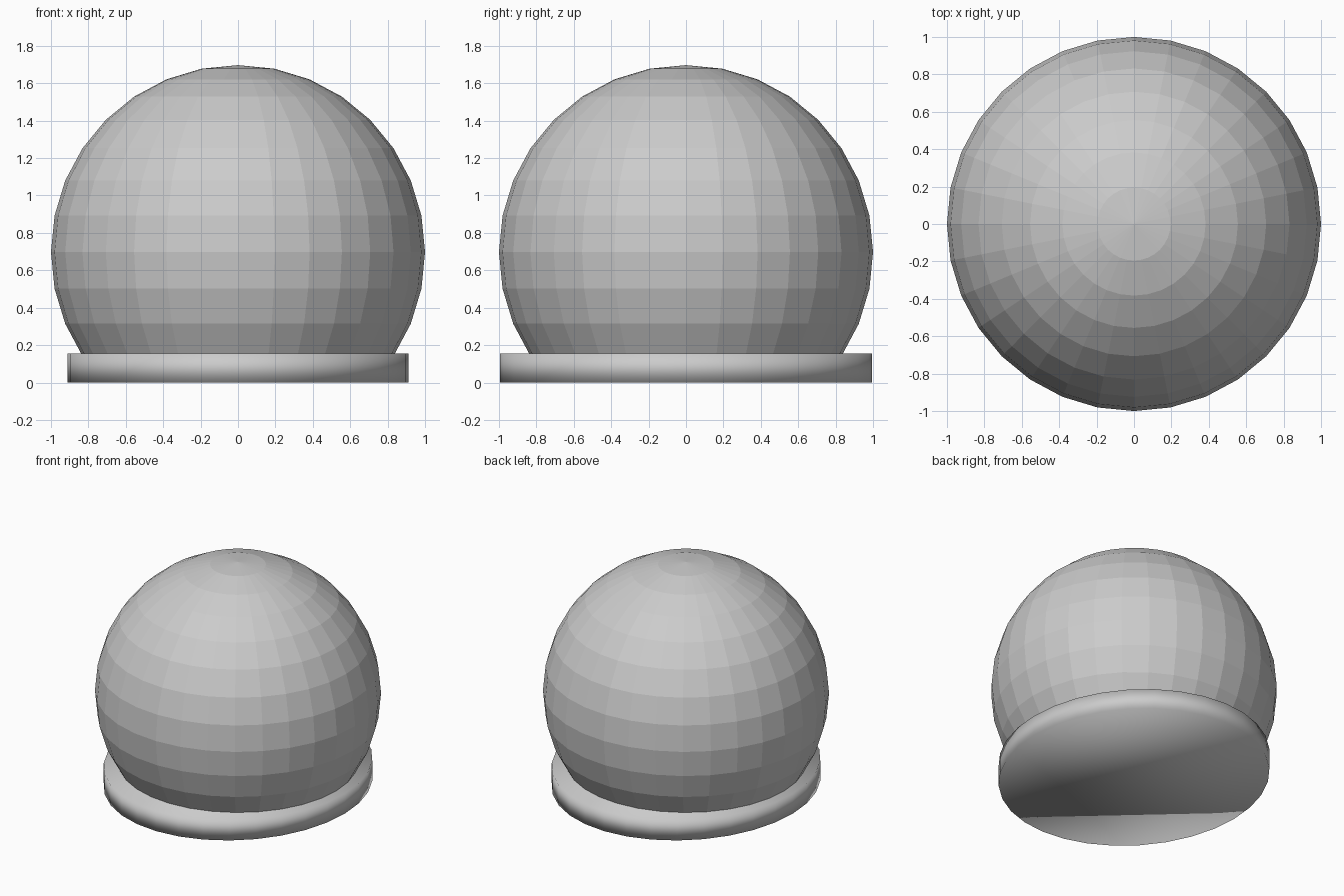
import bpy, bmesh, math

if "Cube" in bpy.data.objects:
    bpy.data.objects.remove(bpy.data.objects["Cube"])

def link(name, bm, smooth):
    bmesh.ops.recalc_face_normals(bm, faces=bm.faces)
    mesh = bpy.data.meshes.new(name)
    bm.to_mesh(mesh)
    bm.free()
    for p in mesh.polygons:
        p.use_smooth = smooth
    obj = bpy.data.objects.new(name, mesh)
    bpy.context.collection.objects.link(obj)
    return obj

# Faceted globe, with the rings hidden by the base removed
bm = bmesh.new()
bmesh.ops.create_uvsphere(bm, u_segments=32, v_segments=16, radius=1.0)
low = [v for v in bm.verts if v.co.z < -0.6]
bmesh.ops.delete(bm, geom=low, context='VERTS')
globe = link("globe", bm, False)
globe.location.z = 0.697

# Oval base disc, smooth shaded
H = 0.155
bm = bmesh.new()
bmesh.ops.create_cone(bm, cap_ends=True, segments=32, radius1=1.0, radius2=1.0, depth=H)
for v in bm.verts:
    v.co.x *= 0.912
    v.co.y *= 0.995
    v.co.z += H / 2
link("base", bm, True)
